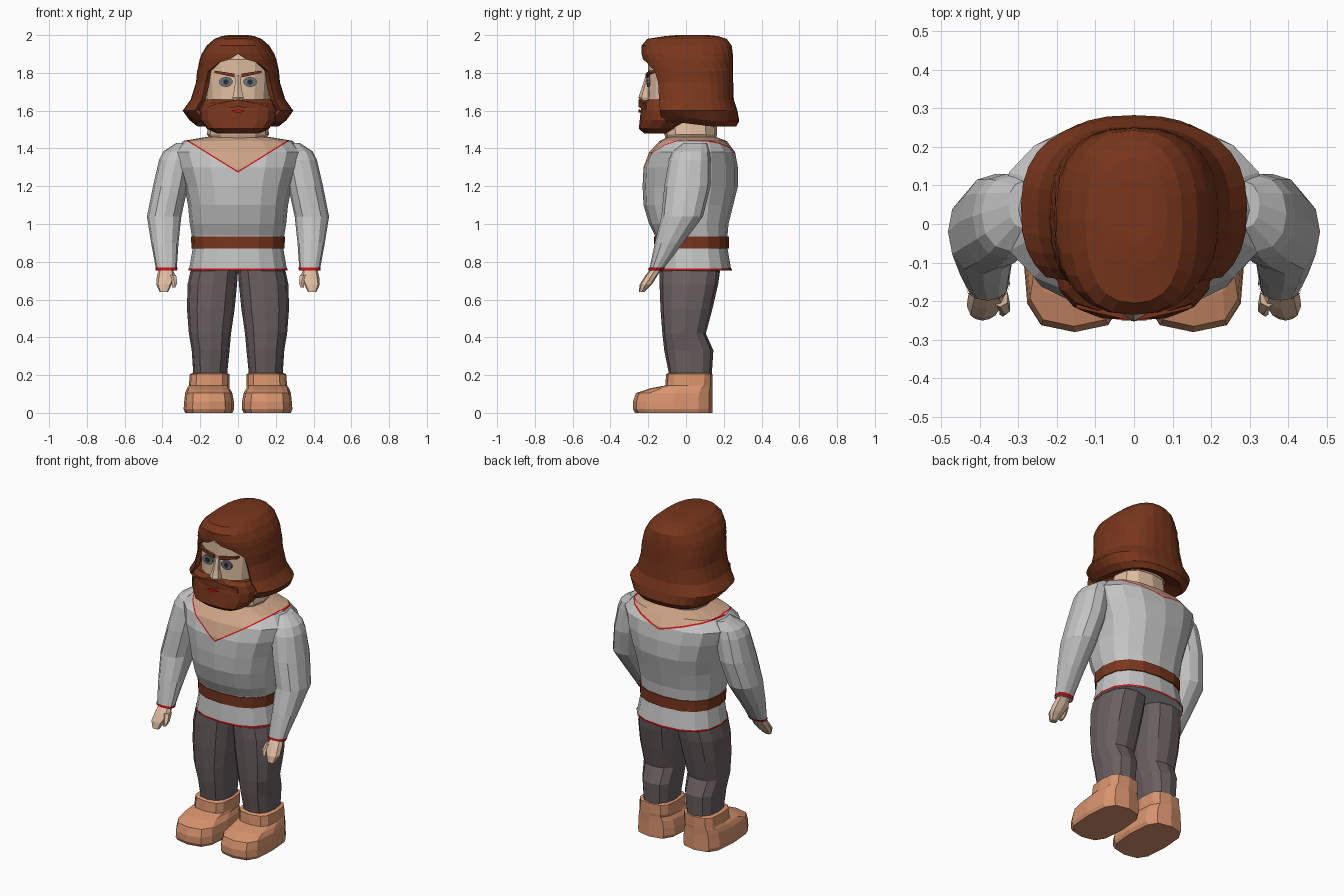
import bpy, bmesh, math
from mathutils import Vector

if "Cube" in bpy.data.objects:
    bpy.data.objects.remove(bpy.data.objects["Cube"])


def material(name, r, g, b):
    m = bpy.data.materials.new(name)
    m.diffuse_color = [((c / 255 + .055) / 1.055) ** 2.4 for c in (r, g, b)] + [1]
    m.use_nodes = True
    m.node_tree.nodes["Principled BSDF"].inputs["Base Color"].default_value = m.diffuse_color
    return m


HAIR = material("hair brown", 120, 54, 28)
SKIN = material("skin", 222, 188, 160)
CHEST = material("chest tan", 205, 164, 135)
SHIRT = material("shirt grey", 196, 196, 196)
TROUSER = material("trouser grey", 106, 95, 97)
BOOT = material("boot leather", 216, 148, 110)
RED = material("trim red", 200, 20, 22)
BELT = material("belt brown", 122, 54, 30)
EYE = material("eye grey", 105, 114, 122)
PUPIL = material("pupil dark", 40, 44, 50)


def finish(name, bm, *mats):
    bmesh.ops.recalc_face_normals(bm, faces=bm.faces)
    me = bpy.data.meshes.new(name)
    bm.to_mesh(me)
    bm.free()
    for m in mats:
        me.materials.append(m)
    ob = bpy.data.objects.new(name, me)
    bpy.context.collection.objects.link(ob)
    return ob


def point(t, z, x0, x1, y0, y1, e):
    """Point on a rounded-box outline; t = 0 is the front."""
    s, c = math.sin(t), -math.cos(t)
    px = math.copysign(abs(s) ** (2 / e), s)
    py = math.copysign(abs(c) ** (2 / e), c)
    return ((x0 + x1) / 2 + px * (x1 - x0) / 2, (y0 + y1) / 2 + py * (y1 - y0) / 2, z)


def loft_mesh(rings, n=12, e=2.5, s=1, caps=True):
    """Stack outlines (z, x0, x1, y0, y1) into a solid; s = -1 mirrors."""
    bm = bmesh.new()
    loops = []
    for r in rings:
        pts = [point(2 * math.pi * i / n, *r, e) for i in range(n)]
        loops.append([bm.verts.new((s * x, y, z)) for x, y, z in pts])
    for a, b in zip(loops, loops[1:]):
        for i in range(n):
            j = (i + 1) % n
            bm.faces.new((a[i], a[j], b[j], b[i]))
    if caps:
        bm.faces.new(loops[0])
        bm.faces.new(loops[-1])
    return bm


def loft(name, rings, mat, n=12, e=2.5, s=1, caps=True):
    return finish(name, loft_mesh(rings, n, e, s, caps), mat)


def bar(name, a, b, w, d, mat):
    """Flat tapered bar between two points on the face, w high and d deep."""
    bm = bmesh.new()
    bmesh.ops.create_cube(bm, size=1)
    for v in bm.verts:
        k = v.co.x + .5
        p = Vector(a).lerp(Vector(b), k)
        v.co = p + Vector((0, v.co.y * d, v.co.z * w * (1 - .4 * k)))
    return finish(name, bm, mat)


def disc(name, x, y, z, r, flat, depth, mat):
    bm = bmesh.new()
    bmesh.ops.create_cone(bm, cap_ends=True, segments=10, radius1=r, radius2=r, depth=depth)
    for v in bm.verts:
        v.co = (x + v.co.x, y + v.co.z, z + v.co.y * flat)
    return finish(name, bm, mat)


# Tunic body, with the neckline cut in and coloured by height
bm = loft_mesh([
    (.755, -.26, .26, -.17, .24), (.87, -.24, .24, -.16, .22), (.94, -.245, .245, -.165, .22),
    (1.0, -.255, .255, -.195, .225), (1.1, -.265, .265, -.225, .25), (1.2, -.285, .285, -.23, .275),
    (1.3, -.32, .32, -.225, .275), (1.38, -.345, .345, -.195, .26), (1.44, -.29, .29, -.14, .215),
    (1.46, -.17, .17, -.10, .16)], 16, 2.4)
MID = .03


def neckline(x, y):
    return 1.28 + .62 * abs(x) if y < MID else 1.37 + .27 * abs(x)


def cut(co, no, keep):
    fs = [f for f in bm.faces if keep(f.calc_center_median())]
    geom = set(fs)
    for f in fs:
        geom.update(f.edges)
        geom.update(f.verts)
    bmesh.ops.bisect_plane(bm, geom=list(geom), plane_co=co, plane_no=no)


TRIM = .008
cut((0, 0, 0), (1, 0, 0), lambda c: c.z > 1.2)
cut((0, MID, 0), (0, 1, 0), lambda c: c.z > 1.2)
for s in (1, -1):
    for drop in (0, TRIM):
        cut((0, 0, 1.28 - drop), (-.62 * s, 0, 1), lambda c: c.x * s > 0 and c.y < MID)
        cut((0, 0, 1.37 - drop), (-.27 * s, 0, 1), lambda c: c.x * s > 0 and c.y >= MID)
for f in bm.faces:
    c = f.calc_center_median()
    gap = c.z - neckline(c.x, c.y)
    f.material_index = 1 if gap > 0 else 2 if gap > -TRIM else 0
finish("tunic", bm, SHIRT, CHEST, RED)

# Belt and hem trim
loft("belt", [(.87, -.246, .246, -.167, .227), (.935, -.249, .249, -.17, .227)], BELT, 16, 2.4)
loft("hem_trim", [(.755, -.263, .263, -.173, .243), (.765, -.262, .262, -.172, .242)], RED, 16, 2.4, 1, False)

# Limbs
for s, side in ((1, "left"), (-1, "right")):
    loft(side + "_sleeve", [
        (.755, .325, .433, -.195, -.125), (.9, .315, .46, -.165, -.015), (1.04, .30, .482, -.13, .09),
        (1.2, .265, .45, -.115, .13), (1.34, .24, .418, -.09, .13), (1.385, .24, .395, -.07, .125),
        (1.43, .25, .325, -.01, .11)], SHIRT, 12, 2.2, s)
    loft(side + "_cuff", [(.755, .322, .436, -.198, -.122), (.769, .321, .438, -.197, -.112)],
         RED, 12, 2.2, s, False)
    loft(side + "_hand", [
        (.64, .37, .415, -.25, -.22), (.68, .35, .433, -.245, -.18), (.72, .33, .43, -.22, -.155),
        (.76, .345, .42, -.19, -.13)], SKIN, 8, 2.6, s)
    loft(side + "_thumb", [
        (.665, .33, .35, -.24, -.215), (.69, .32, .35, -.235, -.195), (.73, .325, .37, -.215, -.165)],
         SKIN, 6, 2.4, s)
    loft(side + "_trouser_leg", [
        (.18, .06, .235, -.085, .135), (.33, .045, .245, -.115, .145), (.42, .037, .26, -.125, .105),
        (.55, .018, .27, -.135, .14), (.68, .005, .267, -.14, .17), (.75, .0, .252, -.14, .18),
        (.8, 0, .2, -.1, .14)], TROUSER, 12, 2.5, s)
    loft(side + "_boot", [
        (0, .03, .28, -.27, .14), (.02, .02, .288, -.28, .14), (.06, .022, .285, -.28, .14),
        (.105, .03, .28, -.265, .14), (.13, .045, .27, -.19, .14), (.145, .045, .26, -.11, .14),
        (.205, .045, .255, -.105, .14), (.212, .06, .24, -.09, .13)], BOOT, 12, 3.2, s)

# Neck, head and nose
loft("neck", [(1.38, -.13, .13, -.10, .15), (1.43, -.135, .135, -.10, .15), (1.475, -.165, .165, -.115, .165),
              (1.56, -.15, .15, -.12, .16)], SKIN, 12, 2.5)
loft("head", [(1.5, -.11, .11, -.17, .1), (1.57, -.15, .15, -.2, .15), (1.65, -.17, .17, -.205, .18),
              (1.77, -.18, .18, -.2, .2), (1.87, -.175, .175, -.2, .2), (1.93, -.12, .12, -.14, .14)], SKIN, 16, 2.8)
loft("nose", [(1.64, -.022, .022, -.235, -.18), (1.67, -.034, .034, -.252, -.18), (1.71, -.022, .022, -.238, -.18),
              (1.79, -.014, .014, -.212, -.18)], SKIN, 6, 2.2)

# Eyes, brows, moustache, mouth
for s, side in ((1, "left"), (-1, "right")):
    disc(side + "_eye", .064 * s, -.2, 1.752, .036, .75, .012, EYE)
    disc(side + "_pupil", .064 * s, -.205, 1.752, .014, 1, .008, PUPIL)
    bar(side + "_brow", (.018 * s, -.2, 1.786), (.125 * s, -.18, 1.806), .02, .03, HAIR)
    bar(side + "_moustache", (0, -.23, 1.64), (.15 * s, -.195, 1.615), .04, .045, HAIR)
disc("mouth", 0, -.246, 1.598, .034, .22, .009, RED)

# Beard, running back under the jaw
loft("beard", [(1.478, -.11, .11, -.22, -.1), (1.505, -.165, .165, -.25, -.04), (1.55, -.2, .2, -.245, .03),
               (1.6, -.205, .205, -.24, .04), (1.64, -.19, .19, -.23, 0), (1.66, -.175, .175, -.2, -.05)],
     HAIR, 16, 2.8)

# Hair: rows (z, half width, front, back, half opening in degrees), open at the face
rows = [(1.56, .15, -.14, .17, 48), (1.515, .225, -.19, .265, 48), (1.545, .262, -.2, .282, 48),
        (1.6, .293, -.2, .272, 47), (1.66, .25, -.2, .253, 46), (1.75, .222, -.205, .25, 46),
        (1.81, .217, -.215, .25, 42), (1.855, .207, -.225, .25, 24), (1.872, .203, -.23, .25, 8),
        (1.90, .193, -.235, .248, 0), (1.945, .165, -.235, .242, 0), (1.98, .125, -.205, .215, 0),
        (1.995, .085, -.11, .17, 0), (2.0, .05, -.05, .12, 0)]
bm = bmesh.new()
N = 24
grid = []
for z, rx, y0, y1, a in rows:
    a = math.radians(a)
    row = []
    for i in range(N + 1):
        x, y, h = point(a + (2 * math.pi - 2 * a) * i / N, z, -rx, rx, y0, y1, 2.5)
        if z < 1.55:  # lower edge rises towards the face
            h += max(0, .15 - y) * .12
        row.append(bm.verts.new((x, y, h)))
    grid.append(row)
for p, q in zip(grid, grid[1:]):
    for i in range(N):
        bm.faces.new((p[i], p[i + 1], q[i + 1], q[i]))
bm.faces.new(grid[-1][:N])
bmesh.ops.remove_doubles(bm, verts=bm.verts, dist=.0005)
hair = finish("hair", bm, HAIR)
thick = hair.modifiers.new("thickness", "SOLIDIFY")
thick.thickness = .025
thick.offset = -1
